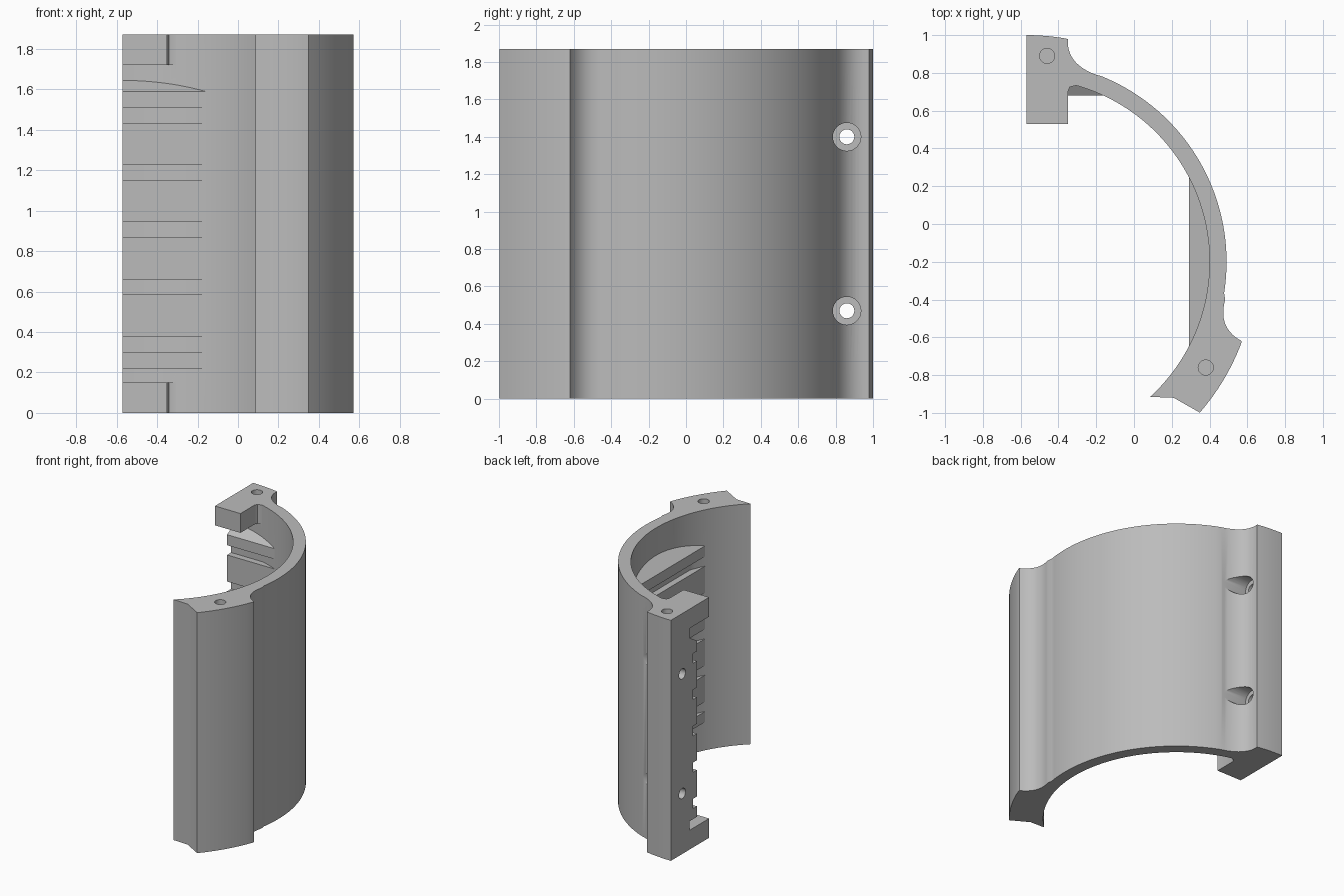
import bpy, bmesh
from math import cos, sin, radians, pi
from mathutils import Vector, Matrix

HEIGHT = 1.87
CENTRE = Vector((-0.57, -0.2))

cube = bpy.data.objects.get("Cube")
if cube:
    bpy.data.objects.remove(cube, do_unlink=True)

grey = bpy.data.materials.new("plain grey")
grey.use_nodes = True
colour = (0.5, 0.5, 0.5, 1)
grey.diffuse_color = colour
grey.node_tree.nodes["Principled BSDF"].inputs["Base Color"].default_value = colour


def arc(radius, start, end, steps):
    out = []
    for i in range(steps + 1):
        a = radians(start + (end - start) * i / steps)
        out.append(CENTRE + radius * Vector((cos(a), sin(a))))
    return out


def bend(a, b, c, steps=10):
    a, b, c = Vector(a), Vector(b), Vector(c)
    ts = [i / steps for i in range(steps + 1)]
    return [a * (1 - t) ** 2 + b * 2 * t * (1 - t) + c * t * t for t in ts]


def finish(name, bm):
    bmesh.ops.recalc_face_normals(bm, faces=bm.faces)
    mesh = bpy.data.meshes.new(name)
    bm.to_mesh(mesh)
    bm.free()
    mesh.materials.append(grey)
    obj = bpy.data.objects.new(name, mesh)
    bpy.context.collection.objects.link(obj)
    return obj


def prism(name, outline, low, high, slope=None):
    """Extrude an outline in z; slope gives the extra top height at a point."""
    bm = bmesh.new()
    base = [bm.verts.new((p[0], p[1], low)) for p in outline]
    top = [bm.verts.new((p[0], p[1], high + (slope(p) if slope else 0))) for p in outline]
    bm.faces.new(base)
    bm.faces.new(top)
    for i in range(len(base)):
        j = (i + 1) % len(base)
        bm.faces.new((base[i], base[j], top[j], top[i]))
    return finish(name, bm)


def box(name, x0, x1, y0, y1, z0, z1):
    return prism(name, [(x0, y0), (x1, y0), (x1, y1), (x0, y1)], z0, z1)


def rod(name, centre, radius, length, along_x=False):
    bm = bmesh.new()
    turn = Matrix.Rotation(pi / 2, 4, 'Y') if along_x else Matrix()
    bmesh.ops.create_cone(bm, cap_ends=True, segments=32, radius1=radius, radius2=radius,
                          depth=length, matrix=Matrix.Translation(centre) @ turn)
    return finish(name, bm)


def combine(target, tool, operation):
    tool.hide_render = True
    mod = target.modifiers.new("combine", 'BOOLEAN')
    mod.operation, mod.solver, mod.object = operation, 'EXACT', tool
    bpy.context.view_layer.update()
    graph = bpy.context.evaluated_depsgraph_get()
    mesh = bpy.data.meshes.new_from_object(target.evaluated_get(graph))
    target.modifiers.clear()
    target.data = mesh
    bpy.data.objects.remove(tool, do_unlink=True)


# Curved wall with its two thick flanges
outline = arc(1.2, 90, 79.4, 6)
outline += bend((-0.35, 0.95), (-0.34, 0.84), (-0.2, 0.79))
outline += arc(1.06, 68, -9, 40)
outline += bend((0.483, -0.4), (0.44, -0.55), (0.57, -0.62))
outline += arc(1.217, -21, -41, 8)
outline += [Vector((0.21, -0.92))]
outline += arc(0.97, -47.5, 90, 60)
shell = prism("curved_shell", outline, 0, HEIGHT)

# Short end tabs on the straight flange
tab = [(-0.57, 0.53), (-0.35, 0.53), (-0.35, 0.70), (-0.34, 0.725),
       (-0.30, 0.735), (-0.30, 0.78), (-0.57, 0.9)]
for low, high in ((0, 0.15), (1.72, HEIGHT)):
    combine(shell, prism("end_tab", tab, low, high), 'UNION')

# Flat inner pads, sunk into the wall, with evenly spaced grooves
back_pad = [(-0.57, 0.68), (-0.163, 0.68), (-0.15, 0.70), (-0.30, 0.78), (-0.57, 0.82)]
side_pad = [Vector((0.29, -0.648))] + arc(1.0, -26, 25, 24) + [Vector((0.29, 0.248))]
pads = [
    (prism("back_pad", back_pad, 0.22, 1.59, lambda p: 0.6 * (p[1] - 0.68)), (-0.8, 0, 0.5, 0.73)),
    (prism("side_pad", side_pad, 0.22, 1.59, lambda p: 0.6 * (p[0] - 0.29)), (0.1, 0.34, -0.9, 0.5)),
]
for pad, reach in pads:
    for i in range(5):
        z = 0.34 + 0.2825 * i
        combine(pad, box("groove_cutter", *reach, z - 0.038, z + 0.038), 'DIFFERENCE')
    combine(shell, pad, 'UNION')

# Counterbored cross holes through the straight flange
for z in (0.47, 1.4):
    combine(shell, rod("bolt_hole", (-0.45, 0.86, z), 0.04, 0.6, True), 'DIFFERENCE')
    combine(shell, rod("counterbore", (-0.2, 0.86, z), 0.075, 0.4, True), 'DIFFERENCE')

# Blind pin holes in the top of each flange
for x, y in ((-0.46, 0.89), (0.38, -0.76)):
    combine(shell, rod("pin_hole", (x, y, HEIGHT), 0.04, 0.4), 'DIFFERENCE')

bpy.ops.object.select_all(action='DESELECT')
shell.select_set(True)
bpy.context.view_layer.objects.active = shell
bpy.ops.object.shade_smooth_by_angle(angle=radians(30))
